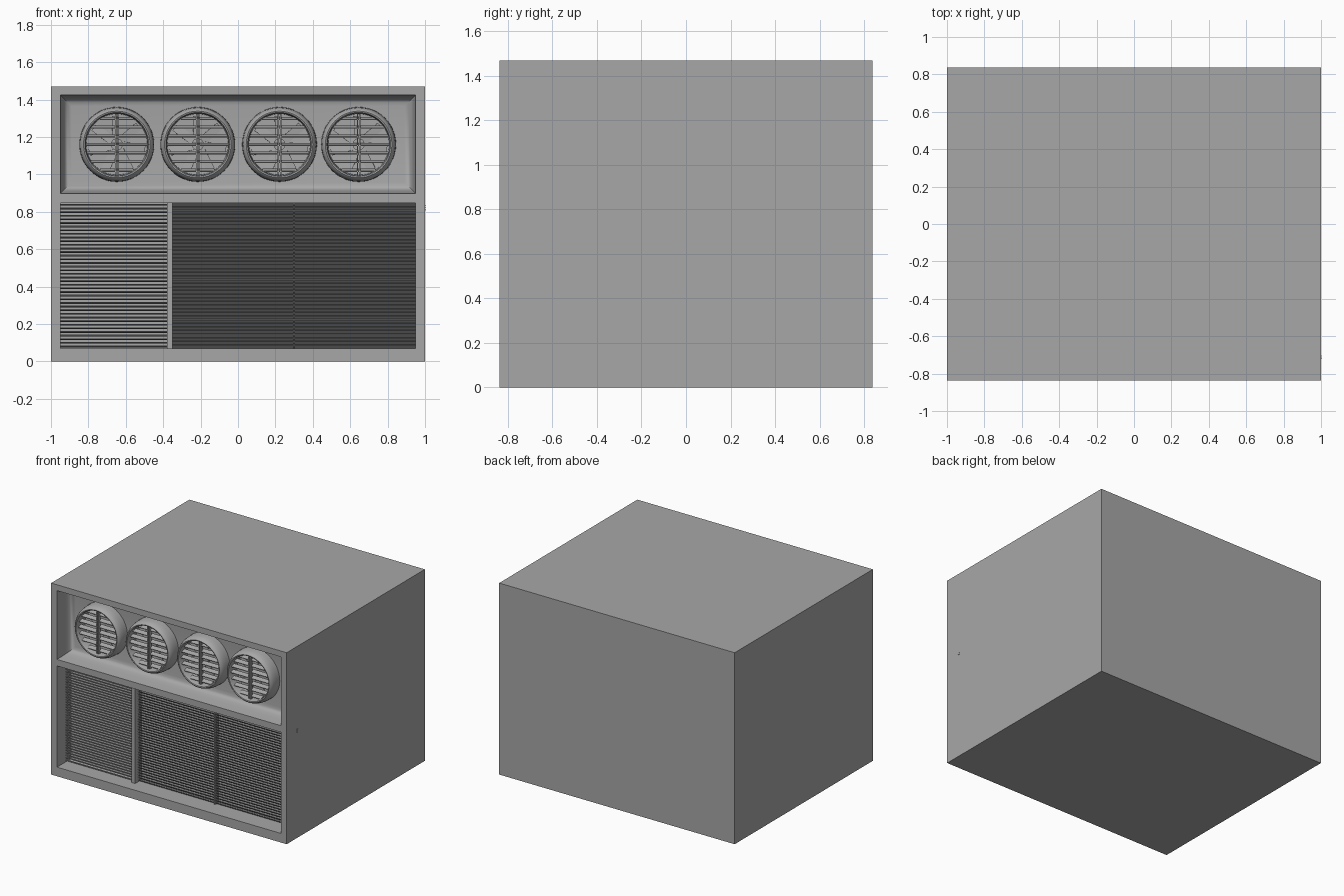
import bpy, bmesh, math
from mathutils import Matrix, Vector

old = bpy.data.objects.get("Cube")
if old:
    bpy.data.objects.remove(old)

GREY = (0.39, 0.39, 0.39, 1)
grey = bpy.data.materials.new("casing grey")
grey.use_nodes = True
grey.diffuse_color = GREY
grey.node_tree.nodes["Principled BSDF"].inputs["Base Color"].default_value = GREY

FRONT = -0.838
TOP = 1.47


def finish(bm, name, smooth=False):
    bmesh.ops.recalc_face_normals(bm, faces=bm.faces)
    mesh = bpy.data.meshes.new(name)
    bm.to_mesh(mesh)
    bm.free()
    mesh.materials.append(grey)
    ob = bpy.data.objects.new(name, mesh)
    bpy.context.collection.objects.link(ob)
    if smooth:
        bpy.ops.object.select_all(action="DESELECT")
        ob.select_set(True)
        bpy.context.view_layer.objects.active = ob
        bpy.ops.object.shade_smooth_by_angle(angle=math.radians(35))


def box(bm, centre, size, rot=None):
    m = Matrix.Translation(centre)
    if rot:
        m = m @ rot
    bmesh.ops.create_cube(bm, size=1, matrix=m @ Matrix.Diagonal((*size, 1)))


def recess(bm, x0, x1, z0, z1, steps):
    """Pocket in the front: rings of (inset, depth), closed by a floor."""
    previous = None
    for inset, depth in steps:
        a, b, c, d = x0 + inset, x1 - inset, z0 + inset, z1 - inset
        ring = [bm.verts.new((x, FRONT + depth, z))
                for x, z in ((a, c), (b, c), (b, d), (a, d))]
        if previous:
            for i in range(4):
                j = (i + 1) % 4
                bm.faces.new((previous[i], previous[j], ring[j], ring[i]))
        previous = ring
    bm.faces.new(previous)


# Casing: front frame with two openings, then side walls and back
bm = bmesh.new()
xs = [-1, -0.95, 0.95, 1]
zs = [0, 0.07, 0.847, 0.897, 1.425, TOP]
grid = [[bm.verts.new((x, FRONT, z)) for x in xs] for z in zs]
for k in range(5):
    for i in range(3):
        if i == 1 and k in (1, 3):
            continue
        bm.faces.new((grid[k][i], grid[k][i + 1], grid[k + 1][i + 1], grid[k + 1][i]))
rim = (grid[0] + [row[-1] for row in grid[1:-1]] + grid[-1][::-1]
       + [row[0] for row in grid[-2:0:-1]])
back = [bm.verts.new((v.co.x, -FRONT, v.co.z)) for v in rim]
for i in range(len(rim)):
    bm.faces.new((rim[i - 1], rim[i], back[i], back[i - 1]))
bm.faces.new(back)
# Coved outlet pocket and plain grille pocket
FLOOR = 0.138
recess(bm, -0.95, 0.95, 0.897, 1.425,
       [(0, 0), (0.008, 0.06), (0.015, 0.1), (0.024, 0.122), (0.04, 0.134), (0.06, FLOOR)])
recess(bm, -0.95, 0.95, 0.07, 0.847, [(0, 0), (0, 0.17)])
bmesh.ops.remove_doubles(bm, verts=bm.verts, dist=0.0001)
finish(bm, "casing", True)

# Round air outlets
RING = [(0.2, FLOOR), (0.199, 0.1), (0.195, 0.072), (0.187, 0.05), (0.178, 0.042),
        (0.171, 0.044), (0.166, 0.055), (0.163, FLOOR)]
for n, x in enumerate((-0.648, -0.215, 0.222, 0.645), 1):
    centre = Vector((x, FRONT, 1.16))
    # Rounded collar
    bm = bmesh.new()
    profile = [bm.verts.new(centre + Vector((r, d, 0))) for r, d in RING]
    edges = [bm.edges.new(pair) for pair in zip(profile, profile[1:])]
    bmesh.ops.spin(bm, geom=profile + edges, cent=centre, axis=(0, 1, 0),
                   angle=math.tau, steps=48, use_merge=True)
    bmesh.ops.remove_doubles(bm, verts=bm.verts, dist=0.0001)
    finish(bm, f"outlet_collar_{n}", True)

    # Tilted vanes and the centre post
    bm = bmesh.new()
    for k in range(-3, 4):
        dz = k * 0.046
        half = math.sqrt(0.165 ** 2 - dz ** 2)
        box(bm, centre + Vector((0, 0.08, dz)), (2 * half, 0.034, 0.005),
            Matrix.Rotation(math.radians(20), 4, "X"))
    for side in (-1, 1):
        box(bm, centre + Vector((side * 0.006, 0.07, 0)), (0.007, 0.022, 0.325))
    finish(bm, f"outlet_vanes_{n}")

    # Fan behind the vanes
    bm = bmesh.new()
    bmesh.ops.create_cone(bm, cap_ends=True, segments=20, radius1=0.032, radius2=0.032,
                          depth=0.024, matrix=Matrix.Translation(centre + Vector((0, 0.124, 0)))
                          @ Matrix.Rotation(math.pi / 2, 4, "X"))
    for k in range(7):
        turn = Matrix.Rotation(math.tau * k / 7 + 0.2, 4, "Y")
        box(bm, centre + Vector((0, 0.13, 0)) + turn @ Vector((0.09, 0, 0)),
            (0.125, 0.003, 0.045), turn @ Matrix.Rotation(math.radians(6), 4, "X"))
    finish(bm, f"outlet_fan_{n}")


# Lower grilles
def grille(name, x0, x1, depth, tilt, chord):
    bm = bmesh.new()
    count = 40
    pitch = 0.777 / count
    for k in range(count):
        box(bm, ((x0 + x1) / 2, FRONT + depth, 0.07 + pitch * (k + 0.5)),
            (x1 - x0, chord, 0.004), Matrix.Rotation(math.radians(tilt), 4, "X"))
    finish(bm, name)


grille("left_intake_slats", -0.95, -0.38, 0.115, -15, 0.022)
grille("centre_intake_slats", -0.35, 0.297, 0.135, -40, 0.026)
grille("right_intake_slats", 0.303, 0.95, 0.135, -40, 0.026)

bm = bmesh.new()
box(bm, (-0.365, FRONT + 0.13, 0.4585), (0.03, 0.08, 0.777))
finish(bm, "grille_divider")
bm = bmesh.new()
box(bm, (0.3, FRONT + 0.147, 0.4585), (0.006, 0.046, 0.777))
finish(bm, "grille_seam")

# Tiny studs on the side panel
bm = bmesh.new()
for dy in (-0.006, 0.006):
    for dz in (-0.011, 0, 0.011):
        box(bm, (1, -0.712 + dy, 0.822 + dz), (0.003, 0.007, 0.006))
finish(bm, "side_studs")
